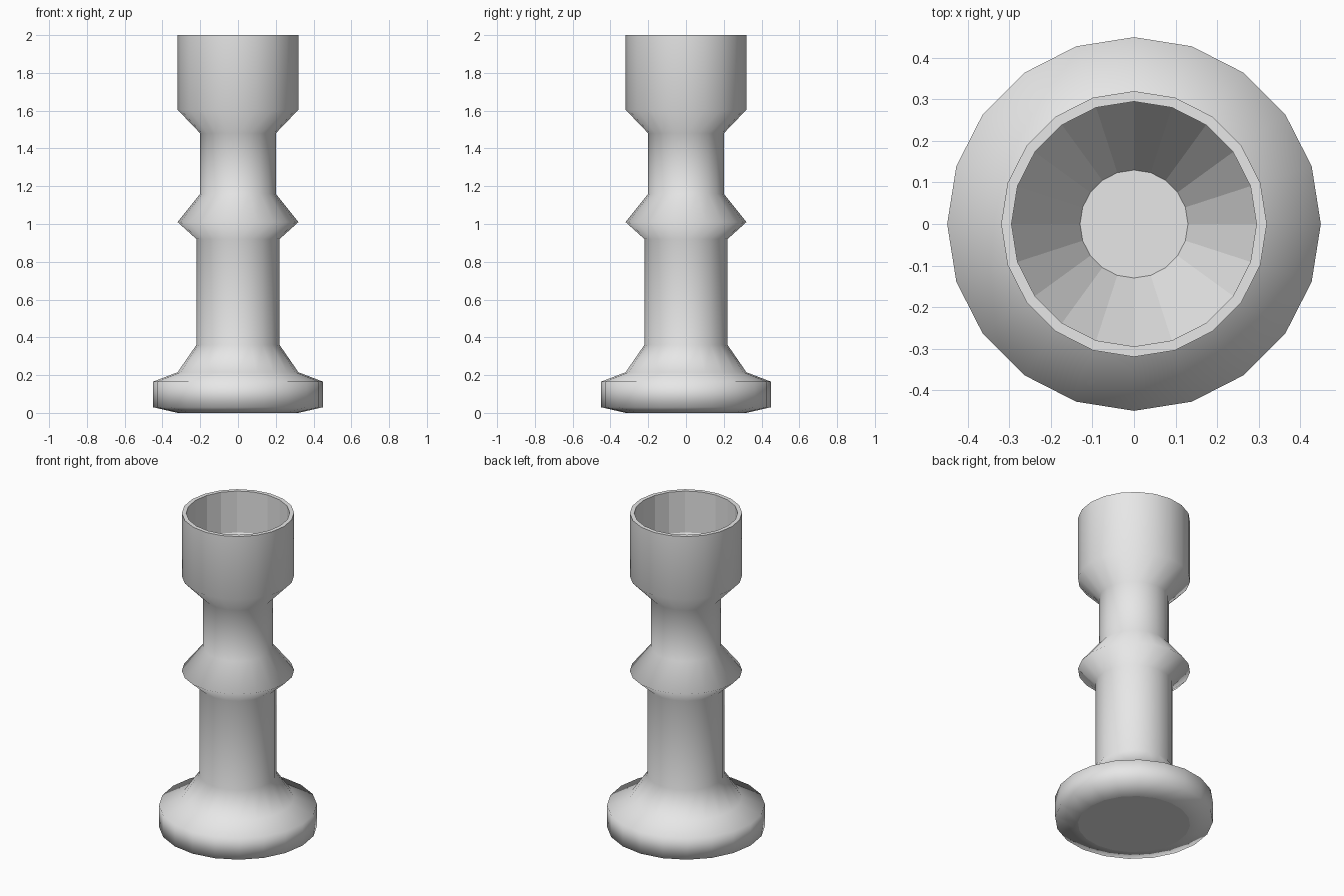
import bpy
import bmesh
from math import cos, sin, tau

SIDES = 20

cube = bpy.data.objects.get("Cube")
if cube:
    bpy.data.objects.remove(cube, do_unlink=True)

grey = bpy.data.materials.new("light_grey")
grey.use_nodes = True
colour = (0.8, 0.8, 0.8, 1)
grey.diffuse_color = colour
grey.node_tree.nodes["Principled BSDF"].inputs["Base Color"].default_value = colour

# Outer silhouette from the foot up to the rim, as (radius, height)
outer = [(0.32, 0), (0.45, 0.03), (0.45, 0.165), (0.32, 0.215), (0.22, 0.36),
         (0.22, 0.92), (0.32, 1.01), (0.2, 1.16), (0.2, 1.48), (0.32, 1.605), (0.32, 2)]
# Cup hollow from the rim down to its floor
inner = [(0.295, 2), (0.295, 1.74), (0.13, 1.46)]


def ring(bm, radius, z):
    return [bm.verts.new((radius * cos(tau * i / SIDES), radius * sin(tau * i / SIDES), z))
            for i in range(SIDES)]


def turned(name, profile, smooth_bands):
    """Lathe a profile, cap both ends, smooth the first bands."""
    bm = bmesh.new()
    rings = [ring(bm, r, z) for r, z in profile]
    for band, (low, high) in enumerate(zip(rings, rings[1:])):
        for i in range(SIDES):
            j = (i + 1) % SIDES
            face = bm.faces.new((low[i], low[j], high[j], high[i]))
            face.smooth = band < smooth_bands
    bm.faces.new(rings[0][::-1])
    bm.faces.new(rings[-1])
    bmesh.ops.recalc_face_normals(bm, faces=bm.faces)
    mesh = bpy.data.meshes.new(name)
    bm.to_mesh(mesh)
    bm.free()
    mesh.materials.append(grey)
    obj = bpy.data.objects.new(name, mesh)
    bpy.context.collection.objects.link(obj)
    return obj


# Turned stand with a hollow cup; the outside is smooth, the hollow faceted
stand = turned("turned_stand", outer + inner, len(outer) - 1)
normals = stand.modifiers.new("even_shading", 'WEIGHTED_NORMAL')
normals.keep_sharp = True
